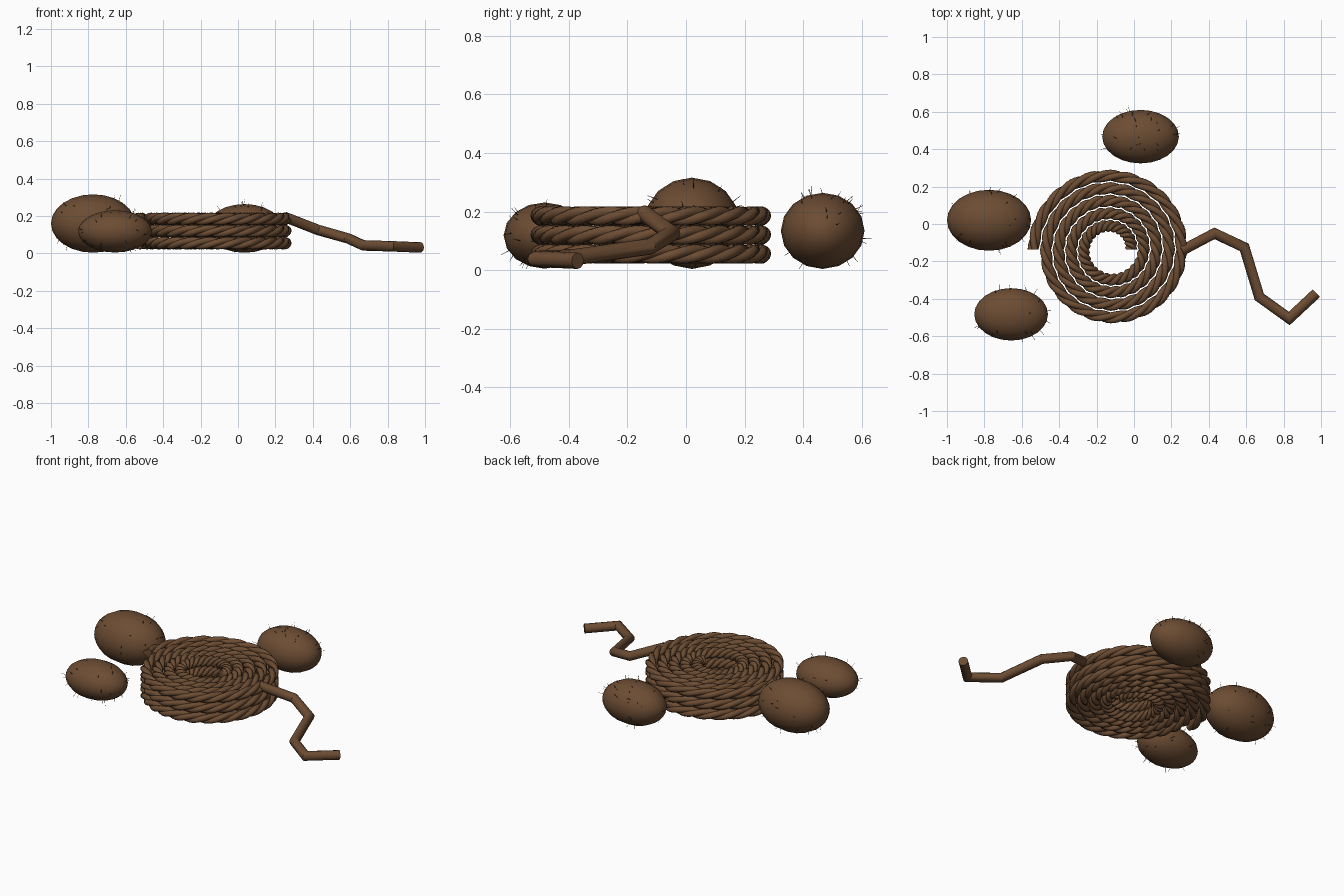
import bpy, bmesh, math, random
from mathutils import Vector, Matrix

if "Cube" in bpy.data.objects:
    bpy.data.objects.remove(bpy.data.objects["Cube"])

random.seed(4)


def material(name, rgb):
    m = bpy.data.materials.new(name)
    m.diffuse_color = (*rgb, 1)
    m.use_nodes = True
    m.node_tree.nodes["Principled BSDF"].inputs["Base Color"].default_value = m.diffuse_color
    return m


BROWN = material("fibre brown", (0.15, 0.073, 0.033))
DARK = material("dark hair brown", (0.05, 0.027, 0.014))


def finish(bm, name, mat, smooth=50):
    bmesh.ops.recalc_face_normals(bm, faces=bm.faces[:])
    me = bpy.data.meshes.new(name)
    bm.to_mesh(me)
    bm.free()
    me.materials.append(mat)
    ob = bpy.data.objects.new(name, me)
    bpy.context.collection.objects.link(ob)
    bpy.ops.object.select_all(action='DESELECT')
    ob.select_set(True)
    bpy.context.view_layer.objects.active = ob
    bpy.ops.object.shade_smooth_by_angle(angle=math.radians(smooth))
    return ob


def skin(bm, rings):
    """Bridge successive closed rings of points and cap both ends."""
    loops = [[bm.verts.new(p) for p in ring] for ring in rings]
    n = len(loops[0])
    for a, b in zip(loops, loops[1:]):
        for i in range(n):
            j = (i + 1) % n
            bm.faces.new((a[i], a[j], b[j], b[i]))
    bm.faces.new(loops[0])
    bm.faces.new(loops[-1])


# Coiled rope: a three-strand twisted section swept along a flat spiral
CENTRE = Vector((-0.125, -0.137, 0))
R0, PITCH, TURNS, STEPS, TWISTS = 0.11, 0.067, 4.5, 120, 8
STRAND, OFFSET, SIDES = 0.0185, 0.0147, 24


def strand_radius(a):
    third = 2 * math.pi / 3
    a = (a + third / 2) % third - third / 2
    return OFFSET * math.cos(a) + math.sqrt(STRAND ** 2 - (OFFSET * math.sin(a)) ** 2)


def rope_layer(name, z):
    rings = []
    for k in range(int(TURNS * STEPS) + 1):
        t = k / STEPS
        ang = 2 * math.pi * t
        out = Vector((math.cos(ang), math.sin(ang), 0))
        mid = CENTRE + out * (R0 + PITCH * t) + Vector((0, 0, z))
        ring = []
        for i in range(SIDES):
            a = 2 * math.pi * i / SIDES
            phi = a + ang * TWISTS
            ring.append(mid + strand_radius(a) * (out * math.cos(phi) + Vector((0, 0, math.sin(phi)))))
        rings.append(ring)
    bm = bmesh.new()
    skin(bm, rings)
    finish(bm, name, BROWN)


for i, z in enumerate((0.055, 0.12, 0.185)):
    rope_layer(f"rope_coil_{i + 1}", z)

# Loose rope end: plain round tube with mitred bends
path = [Vector(p) for p in ((0.25, -0.145, 0.195), (0.43, -0.05, 0.125), (0.59, -0.125, 0.08),
                            (0.67, -0.39, 0.043), (0.83, -0.505, 0.038), (0.975, -0.37, 0.032))]
rings = []
for i, p in enumerate(path):
    d0 = (p - path[i - 1]).normalized() if i else (path[1] - p).normalized()
    d1 = (path[i + 1] - p).normalized() if i < len(path) - 1 else d0
    tan = (d0 + d1).normalized()
    side = tan.cross(Vector((0, 0, 1))).normalized()
    up = side.cross(tan)
    stretch = 1 / max(0.5, tan.dot(d0))
    rings.append([p + 0.028 * (side * stretch * math.cos(a) + up * math.sin(a))
                  for a in (2 * math.pi * k / 12 for k in range(12))])
bm = bmesh.new()
skin(bm, rings)
finish(bm, "rope_tail", BROWN, 40)


# Husked nuts with fine stray fibres
def nut(name, centre, radii):
    c, r = Vector(centre), Vector(radii)
    bm = bmesh.new()
    bmesh.ops.create_uvsphere(bm, u_segments=16, v_segments=12, radius=1)
    bmesh.ops.rotate(bm, verts=bm.verts[:], matrix=Matrix.Rotation(math.pi / 2, 3, 'Y'))
    for v in bm.verts:
        v.co = c + v.co * r
    finish(bm, name, BROWN, 60)
    bm = bmesh.new()
    for _ in range(32):
        d = Vector([random.gauss(0, 1) for _ in range(3)]).normalized()
        base = c + d * r * 0.97
        n = Vector([d[i] / r[i] for i in range(3)]).normalized()
        n = (n + Vector([random.uniform(-.4, .4) for _ in range(3)])).normalized()
        tip = base + n * random.uniform(0.02, 0.04)
        if tip.z < 0.002 or tip.x < -1.005:
            continue
        m = Matrix.Translation((base + tip) / 2) @ n.to_track_quat('Z', 'Y').to_matrix().to_4x4()
        bmesh.ops.create_cone(bm, cap_ends=True, segments=4, radius1=0.0014, radius2=0.0006,
                              depth=(tip - base).length, matrix=m)
    finish(bm, name + "_fibres", DARK)


nut("large_nut", (-0.775, 0.02, 0.16), (0.225, 0.163, 0.156))
nut("front_nut", (-0.657, -0.483, 0.118), (0.197, 0.14, 0.113))
nut("back_nut", (0.035, 0.467, 0.134), (0.205, 0.143, 0.13))
